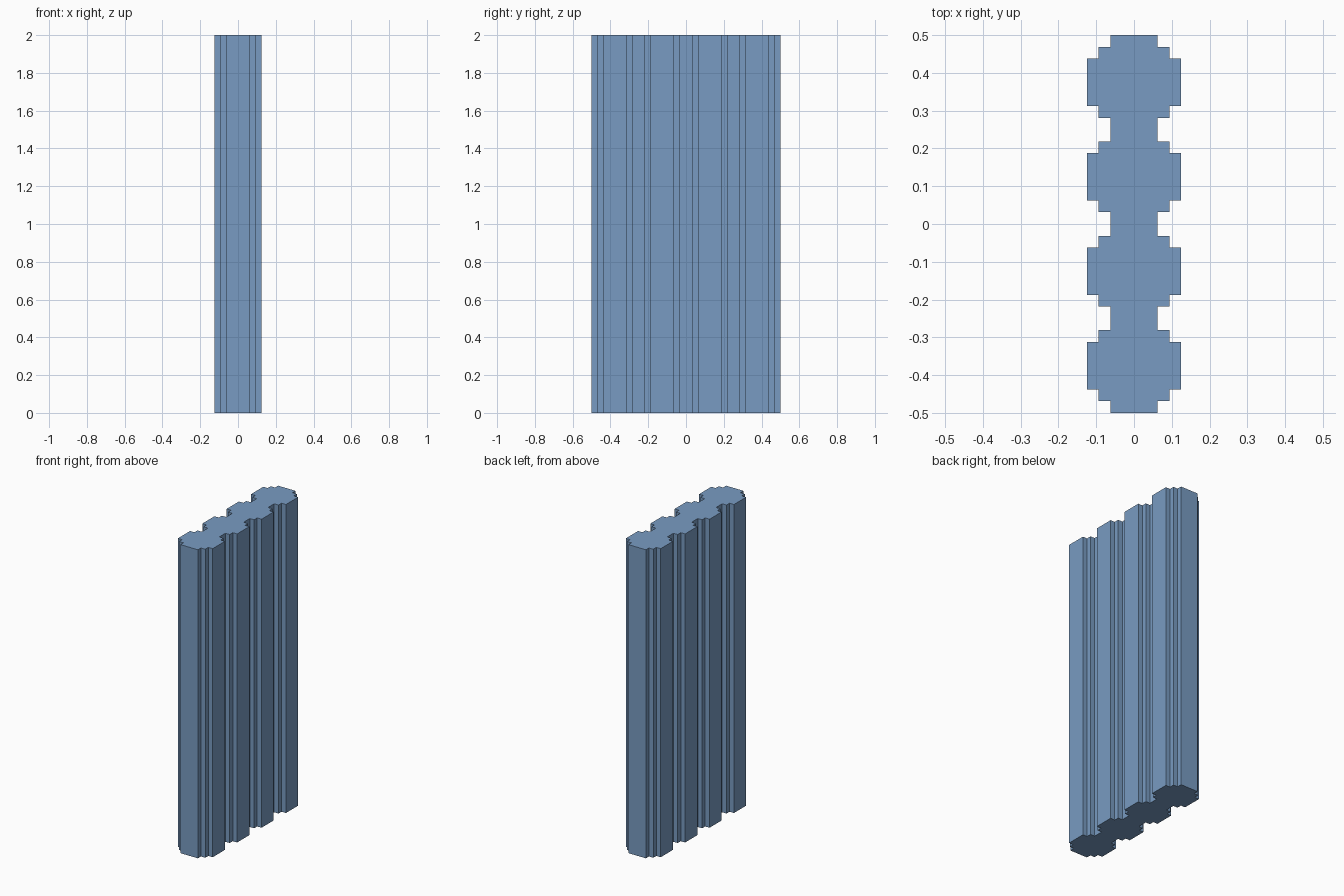
import bpy
import bmesh

if "Cube" in bpy.data.objects:
    bpy.data.objects.remove(bpy.data.objects["Cube"], do_unlink=True)

HEIGHT = 2.0
U = 1 / 32                                   # step size of the fluting
LOBE_CENTRES = (-12 * U, -4 * U, 4 * U, 12 * U)
# (y offset, half width) along the right-hand edge of one lobe
LOBE = ((-4, 2), (-3, 2), (-3, 3), (-2, 3), (-2, 4),
        (2, 4), (2, 3), (3, 3), (3, 2), (4, 2))

# Blue material
blue = bpy.data.materials.new("steel blue")
blue.use_nodes = True
colour = (0.19, 0.33, 0.54, 1.0)
blue.diffuse_color = colour
blue.node_tree.nodes["Principled BSDF"].inputs["Base Color"].default_value = colour

# Stepped outline: repeat the lobe up one side, then mirror it back down
side = []
for i, cy in enumerate(LOBE_CENTRES):
    first = 0 if i == 0 else 1               # skip points inside straight necks
    last = len(LOBE) if i == len(LOBE_CENTRES) - 1 else -1
    side += [(w * U, cy + y * U) for y, w in LOBE[first:last]]
outline = side + [(-x, y) for x, y in reversed(side)]

# Extrude the outline into the fluted slab
bm = bmesh.new()
base = bm.faces.new([bm.verts.new((x, y, 0)) for x, y in outline])
result = bmesh.ops.extrude_face_region(bm, geom=[base], use_keep_orig=True)
top = [v for v in result["geom"] if isinstance(v, bmesh.types.BMVert)]
bmesh.ops.translate(bm, verts=top, vec=(0, 0, HEIGHT))
bmesh.ops.recalc_face_normals(bm, faces=bm.faces)

mesh = bpy.data.meshes.new("fluted_panel")
bm.to_mesh(mesh)
bm.free()
mesh.materials.append(blue)
panel = bpy.data.objects.new("fluted_panel", mesh)
bpy.context.collection.objects.link(panel)
